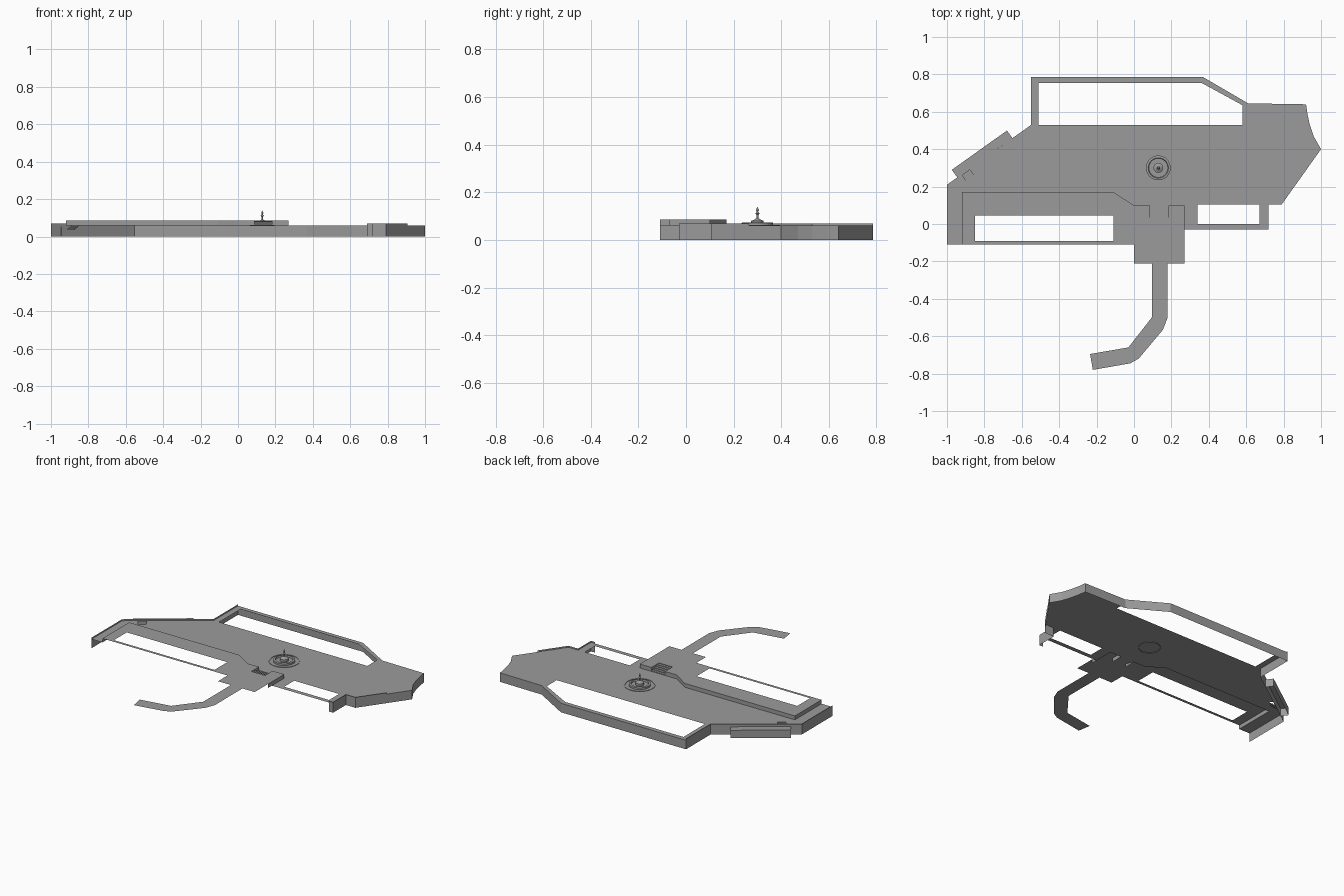
import bpy, bmesh, math
from mathutils import Vector

if "Cube" in bpy.data.objects:
    bpy.data.objects.remove(bpy.data.objects["Cube"])

stone = bpy.data.materials.new("grey stone")
stone.diffuse_color = (0.33, 0.33, 0.33, 1)
stone.use_nodes = True
stone.node_tree.nodes["Principled BSDF"].inputs["Base Color"].default_value = stone.diffuse_color

FLOOR, PARAPET, TERRACE = 0.06, 0.07, 0.086


def finish(name, bm):
    mesh = bpy.data.meshes.new(name)
    bm.to_mesh(mesh)
    bm.free()
    mesh.materials.append(stone)
    obj = bpy.data.objects.new(name, mesh)
    bpy.context.collection.objects.link(obj)
    return obj


def sheet(name, outline, z, holes=()):
    """Flat single-sided slab surface with optional openings."""
    bm = bmesh.new()
    edges = []
    for loop in [outline, *holes]:
        vs = [bm.verts.new((p[0], p[1], z)) for p in loop]
        edges += [bm.edges.new((vs[i - 1], vs[i])) for i in range(len(vs))]
    bmesh.ops.triangle_fill(bm, edges=edges, use_beauty=True, normal=(0, 0, 1))
    for f in bm.faces:
        f.normal_update()
        if f.normal.z < 0:
            f.normal_flip()
    return finish(name, bm)


def wall(name, path, z0, z1):
    """Upright ribbon along a path."""
    bm = bmesh.new()
    low = [bm.verts.new((p[0], p[1], z0)) for p in path]
    high = [bm.verts.new((p[0], p[1], z1)) for p in path]
    for i in range(len(path) - 1):
        bm.faces.new((low[i], low[i + 1], high[i + 1], high[i]))
    return finish(name, bm)


def rect(x0, y0, x1, y1):
    return [(x0, y0), (x1, y0), (x1, y1), (x0, y1)]


def steps(name, start, run, side, z0, z1, count):
    """Folded flight of steps from start along run, rising or falling z0 to z1."""
    start, run, side = Vector(start), Vector(run), Vector(side)
    pts = []
    for i in range(count):
        a, b = start + run * (i / count), start + run * ((i + 1) / count)
        z = z0 + (z1 - z0) * (i + 1) / (count + 1)
        pts += [(a, z), (b, z)]
    pts = [(start, z0)] + pts + [(start + run, z1)]
    bm = bmesh.new()
    left = [bm.verts.new((p.x, p.y, z)) for p, z in pts]
    right = [bm.verts.new((p.x + side.x, p.y + side.y, z)) for p, z in pts]
    for i in range(len(pts) - 1):
        bm.faces.new((left[i], left[i + 1], right[i + 1], right[i]))
    return finish(name, bm)


def lathe(name, profile, centre, n=32):
    bm = bmesh.new()
    rings = []
    for r, z in profile:
        rings.append([bm.verts.new((centre[0] + r * math.cos(2 * math.pi * k / n),
                                    centre[1] + r * math.sin(2 * math.pi * k / n), z))
                      for k in range(n)])
    for a, b in zip(rings, rings[1:]):
        for k in range(n):
            bm.faces.new((a[k], a[(k + 1) % n], b[(k + 1) % n], b[k]))
    bmesh.ops.remove_doubles(bm, verts=bm.verts, dist=0.00001)
    return finish(name, bm)


# outer perimeter, from the front left corner round the back to the front right
curve = [(0.92, 0.64), (0.927, 0.59), (0.94, 0.53), (0.96, 0.47), (1.0, 0.40)]
left_side = [(-1, -0.11), (-1, 0.21), (-0.55, 0.53), (-0.55, 0.785)]
back_side = [(0.37, 0.785), (0.61, 0.645)]
right_side = [(0.79, 0.105), (0.72, 0.105), (0.72, -0.03)]
perimeter = left_side + back_side + curve + right_side
wall("outer_wall", perimeter + [(0.69, -0.03)], 0, FLOOR)

# parapets on the left and right flanks
wall("left_parapet", left_side, FLOOR, PARAPET)
wall("right_parapet", [(0.905, 0.265)] + right_side + [(0.69, -0.03)], FLOOR, PARAPET)

# dock stairs run from the main deck toward the diagonal wall
along, inward = Vector((0.815, 0.58)), Vector((0.58, -0.815))
dock = Vector((-0.93, 0.26)) + along * 0.01 + inward * 0.006
dock_hole = [dock, dock + along * 0.05, dock + along * 0.05 + inward * 0.045,
             dock + inward * 0.045]
steps("dock_stairs", dock, inward * 0.045, along * 0.05, 0.03, FLOOR, 4)

# main deck with the large back opening and the small front opening
back_opening = [(-0.51, 0.53), (0.58, 0.53), (0.58, 0.635), (0.36, 0.755), (-0.51, 0.755)]
deck_front = [(0.27, -0.03), (0.27, 0.1), (0, 0.1), (-0.11, 0.17), (-0.92, 0.17),
              (-0.92, -0.11)]
sheet("main_deck", perimeter + deck_front, FLOOR,
      [back_opening, rect(0.34, 0, 0.67, 0.105), dock_hole])

# raised terrace with its opening and a notch for the stairs
notch = [(0.185, 0.1), (0.185, 0.02), (0.085, 0.02), (0.085, 0.1)]
terrace = [(-0.92, -0.11), (0, -0.11), (0, -0.21), (0.27, -0.21), (0.27, 0.1)]
terrace += notch + [(0, 0.1), (-0.11, 0.17), (-0.92, 0.17)]
sheet("terrace", terrace, TERRACE, [rect(-0.85, -0.09, -0.11, 0.045)])
wall("terrace_wall", [(-0.92, -0.11), (-0.92, 0.17), (-0.11, 0.17), (0, 0.1), (0.085, 0.1),
                      (0.085, 0.02)], FLOOR, TERRACE)
wall("terrace_side_wall", [(0.185, 0.02), (0.185, 0.1), (0.27, 0.1), (0.27, -0.07)],
     FLOOR, TERRACE)
steps("terrace_stairs", (0.085, 0.02), (0, 0.08), (0.1, 0), TERRACE, FLOOR, 5)

# bent footpath leading away from the terrace
sheet("footpath", [(0.095, -0.21), (0.095, -0.50), (-0.03, -0.66), (-0.235, -0.695),
                   (-0.22, -0.78), (-0.02, -0.745), (0.025, -0.72), (0.155, -0.565),
                   (0.18, -0.50), (0.18, -0.21)], TERRACE)

# low platform outside the diagonal wall
a, b = Vector((-0.945, 0.249)), Vector((-0.65, 0.459))
out = inward * -0.05
platform = [a, b, b + out, a + out]
sheet("side_platform", platform, 0.052)
wall("side_platform_wall", [b, b + out, a + out, a], 0, 0.052)

# round fountain with a central spire, and a thin kerb around it
centre = (0.13, 0.30)
spire = [(0.066, 0.055), (0.066, 0.072), (0.054, 0.074), (0.051, 0.065), (0.026, 0.065),
         (0.026, 0.08), (0.012, 0.086), (0.004, 0.092), (0.004, 0.106), (0.009, 0.111),
         (0.003, 0.118), (0.006, 0.126), (0, 0.14)]
fountain = lathe("fountain", spire, centre)
for p in fountain.data.polygons:
    p.use_smooth = True
bpy.context.view_layer.objects.active = fountain
fountain.select_set(True)
bpy.ops.object.shade_smooth_by_angle()
lathe("fountain_kerb", [(0.094, 0.06), (0.094, 0.063), (0.088, 0.063), (0.088, 0.06)], centre)
